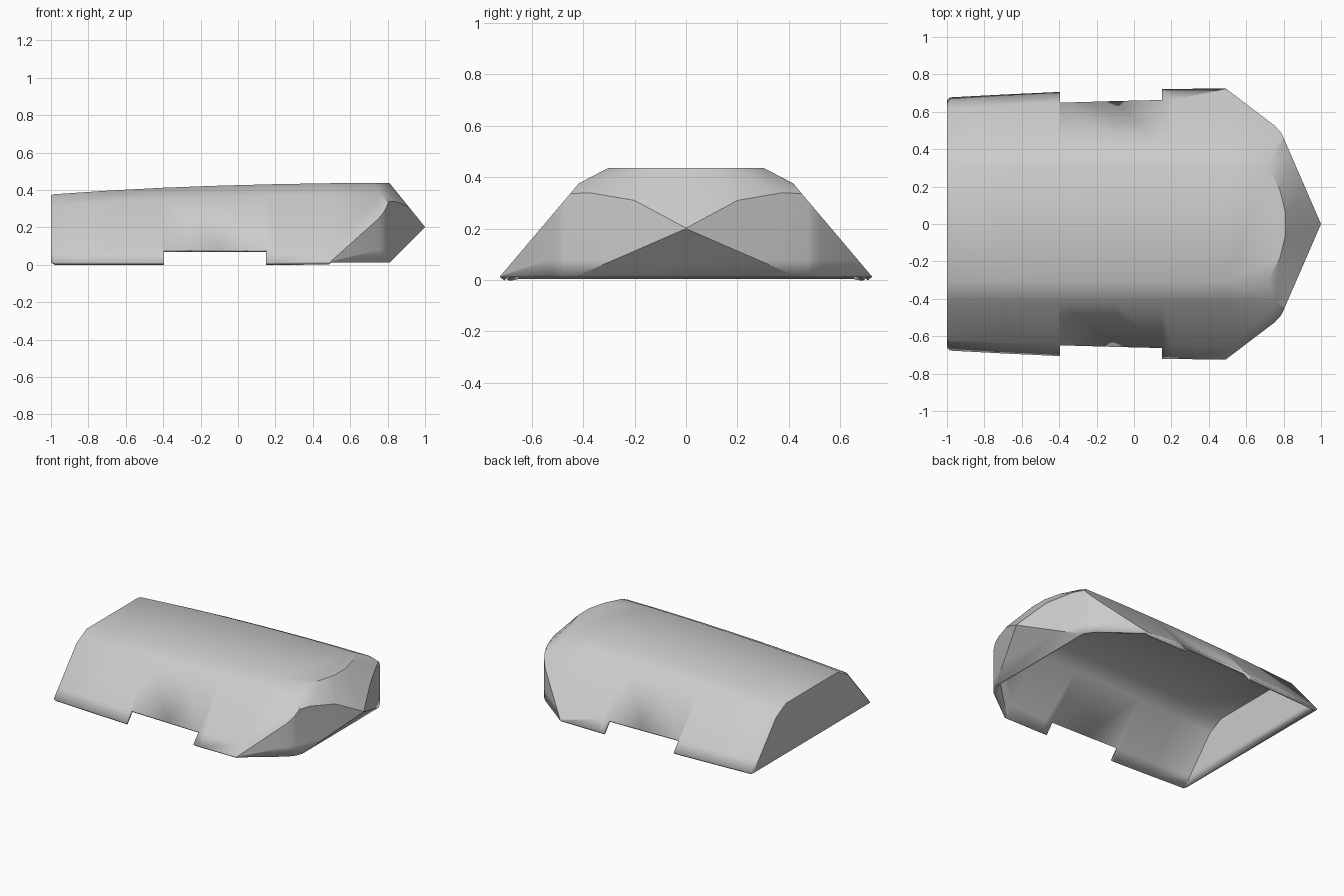
import bpy, bmesh, math
from mathutils import Vector

cube = bpy.data.objects.get("Cube")
if cube:
    bpy.data.objects.remove(cube)

BASE = 0.012
grey = bpy.data.materials.new("plain grey")
grey.use_nodes = True
grey.diffuse_color = (0.6, 0.6, 0.6, 1)
grey.node_tree.nodes["Principled BSDF"].inputs["Base Color"].default_value = (0.6, 0.6, 0.6, 1)


def section(x, half_width, top):
    """Half-hexagonal hull section with sloping sides and chamfered shoulders."""
    low = top - 0.06
    shoulder = half_width - 0.82 * low
    half = [(half_width, BASE), (shoulder, low), (shoulder - 0.115, top)]
    ring = half + [(-y, z) for y, z in reversed(half)]
    return [bm.verts.new((x, y, z)) for y, z in ring]


def trim(point, normal):
    """Slice the solid with a plane, drop the outer side and cap the cut."""
    geom = bm.verts[:] + bm.edges[:] + bm.faces[:]
    cut = bmesh.ops.bisect_plane(bm, geom=geom, dist=1e-5, plane_co=point,
                                 plane_no=Vector(normal), clear_outer=True)
    edges = [e for e in cut["geom_cut"] if isinstance(e, bmesh.types.BMEdge)]
    bmesh.ops.holes_fill(bm, edges=edges, sides=0)


# Long hull, lofted from back to front
bm = bmesh.new()
stations = [(-1, 0.662, 0.372), (-0.985, 0.677, 0.377), (-0.7, 0.692, 0.396),
            (-0.4, 0.706, 0.412), (-0.1, 0.715, 0.423), (0.2, 0.722, 0.431),
            (0.5, 0.725, 0.436), (1.1, 0.725, 0.437)]
rings = [section(*s) for s in stations]
for a, b in zip(rings, rings[1:]):
    for i in range(6):
        j = (i + 1) % 6
        bm.faces.new((a[i], a[j], b[j], b[i]))
bm.faces.new(rings[0])
bm.faces.new(rings[-1])
bmesh.ops.recalc_face_normals(bm, faces=bm.faces[:])

# Pointed nose: sloping front, softened corners, upright cheeks, undercut
trim((0.81, 0, 0.437), (1.237, 0, 1))
for side in (1, -1):
    for x, y, azimuth, slope in ((0.795, 0.12, 14, 0.95), (0.77, 0.2, 27, 0.7)):
        a = math.radians(azimuth)
        trim((x, side * y, 0.437), (slope * math.cos(a), side * slope * math.sin(a), 1))
    for x, y, run in ((0.49, 0.725, 0.76), (0.755, 0.523, 1.1),
                      (0.79, 0.481, 1.6), (1, 0, 2.3)):
        trim((x, side * y, 0), (run, side, 0))
trim((0.8, 0, 0), (1, 0, -1))

# Open underside
bmesh.ops.recalc_face_normals(bm, faces=bm.faces[:])
under = [f for f in bm.faces if all(v.co.z < BASE + 0.001 for v in f.verts)]
bmesh.ops.delete(bm, geom=under, context="FACES")

# Rectangular notch in the lower edge of both sides
for point, normal in (((-0.395, 0, 0), (1, 0, 0)), ((0.15, 0, 0), (1, 0, 0)),
                      ((0, 0, 0.08), (0, 0, 1))):
    bmesh.ops.bisect_plane(bm, geom=bm.verts[:] + bm.edges[:] + bm.faces[:],
                           dist=1e-5, plane_co=point, plane_no=normal)
notch = [f for f in bm.faces if f.calc_center_median().z < 0.08
         and -0.395 < f.calc_center_median().x < 0.15]
bmesh.ops.delete(bm, geom=notch, context="FACES")
bmesh.ops.remove_doubles(bm, verts=bm.verts[:], dist=0.0005)

mesh = bpy.data.meshes.new("hull_shell")
bm.to_mesh(mesh)
bm.free()
hull = bpy.data.objects.new("hull_shell", mesh)
bpy.context.collection.objects.link(hull)
mesh.materials.append(grey)

# Smooth shading with crisp nose edges, then wall thickness
bpy.ops.object.select_all(action="DESELECT")
hull.select_set(True)
bpy.context.view_layer.objects.active = hull
bpy.ops.object.shade_smooth_by_angle(angle=math.radians(35))
wall = hull.modifiers.new("wall", "SOLIDIFY")
wall.thickness = 0.02
wall.offset = -1
